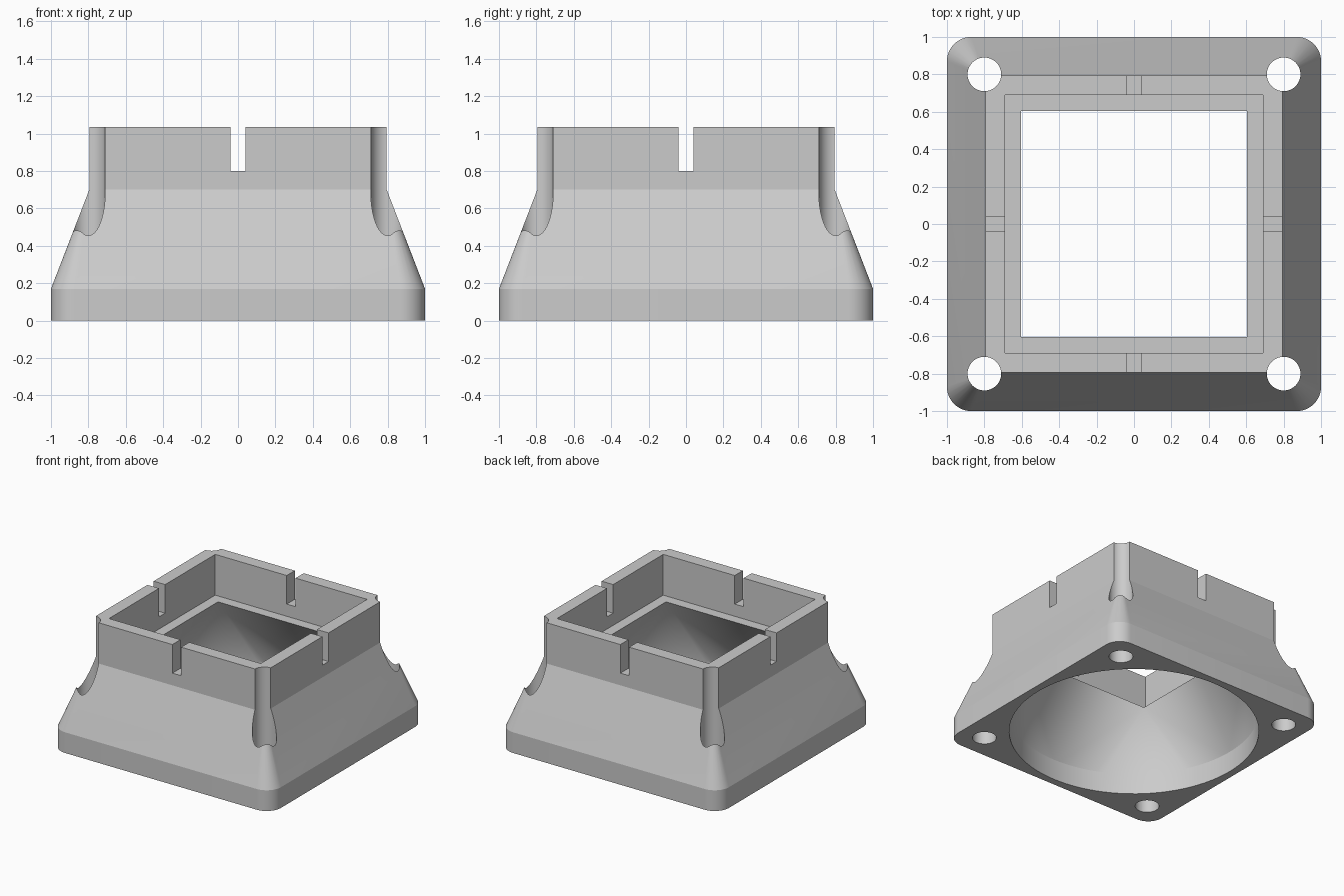
import bpy
import bmesh
from math import sin, cos, pi, radians

default = bpy.data.objects.get("Cube")
if default:
    bpy.data.objects.remove(default, do_unlink=True)

TOP, LEDGE, RIM = 1.035, 0.70, 0.17

grey = bpy.data.materials.new("plain_grey")
grey.use_nodes = True
colour = (0.6, 0.6, 0.6, 1.0)
grey.diffuse_color = colour
grey.node_tree.nodes["Principled BSDF"].inputs["Base Color"].default_value = colour


def circle(radius, z, steps, x=0, y=0):
    return [(x + radius * cos(2 * pi * i / steps), y + radius * sin(2 * pi * i / steps), z)
            for i in range(steps)]


def square(hx, z, hy=None):
    hy = hx if hy is None else hy
    return [(sx * hx, sy * hy, z) for sx in (-1, 1) for sy in (-1, 1)]


def rounded_square(half, radius, z):
    c = half - radius
    return [p for x, y, _ in square(c, z) for p in circle(radius, z, 48, x, y)]


def hull(name, points, neck=0):
    """Solid convex body around points; its top face can rise into a straight neck."""
    bm = bmesh.new()
    for p in points:
        bm.verts.new(p)
    bmesh.ops.convex_hull(bm, input=bm.verts)
    loose = [v for v in bm.verts if not v.link_faces]
    bmesh.ops.delete(bm, geom=loose, context='VERTS')
    bmesh.ops.dissolve_limit(bm, angle_limit=radians(0.1), verts=bm.verts, edges=bm.edges)
    if neck:
        top = max(bm.faces, key=lambda f: f.calc_center_median().z)
        border = list(top.edges)
        bmesh.ops.delete(bm, geom=[top], context='FACES_ONLY')
        new = bmesh.ops.extrude_edge_only(bm, edges=border)["geom"]
        verts = [g for g in new if isinstance(g, bmesh.types.BMVert)]
        bmesh.ops.translate(bm, verts=verts, vec=(0, 0, neck))
        bmesh.ops.holes_fill(bm, edges=[e for e in bm.edges if e.is_boundary])
    bmesh.ops.recalc_face_normals(bm, faces=bm.faces)
    mesh = bpy.data.meshes.new(name)
    bm.to_mesh(mesh)
    bm.free()
    mesh.materials.append(grey)
    obj = bpy.data.objects.new(name, mesh)
    bpy.context.collection.objects.link(obj)
    return obj


# Outer body: rounded base flange, sloped shoulder and upright square collar
body = hull("duct_adapter",
            rounded_square(1.0, 0.13, 0) + rounded_square(1.0, 0.13, RIM) + square(0.795, LEDGE),
            neck=TOP - LEDGE)

# Square socket above the ledge
cutters = [hull("socket_cutter", square(0.69, LEDGE) + square(0.69, TOP + 0.2))]

# Air passage: round at the bottom, blending to a square opening at the ledge
cutters.append(hull("passage_cutter",
                    circle(0.94, -0.1, 96) + circle(0.94, RIM, 96) + square(0.605, LEDGE),
                    neck=0.1))

# Slots through the middle of each collar wall
for name, hx, hy in (("slot_cutter_y", 0.04, 1.2), ("slot_cutter_x", 1.2, 0.04)):
    cutters.append(hull(name, square(hx, 0.80, hy) + square(hx, TOP + 0.2, hy)))

# Screw holes running the full height at the corners
for x, y, _ in square(0.8, 0):
    cutters.append(hull("screw_hole_cutter",
                        circle(0.09, -0.1, 48, x, y) + circle(0.09, TOP + 0.2, 48, x, y)))

bpy.ops.object.select_all(action='DESELECT')
bpy.context.view_layer.objects.active = body
body.select_set(True)
for cutter in cutters:
    cutter.hide_render = True
    mod = body.modifiers.new("cut", 'BOOLEAN')
    mod.operation = 'DIFFERENCE'
    mod.solver = 'EXACT'
    mod.object = cutter
    bpy.ops.object.modifier_apply(modifier=mod.name)
    bpy.data.objects.remove(cutter, do_unlink=True)

# Smooth the curved walls, keep the creases crisp
bpy.ops.object.shade_smooth_by_angle(angle=radians(13))
